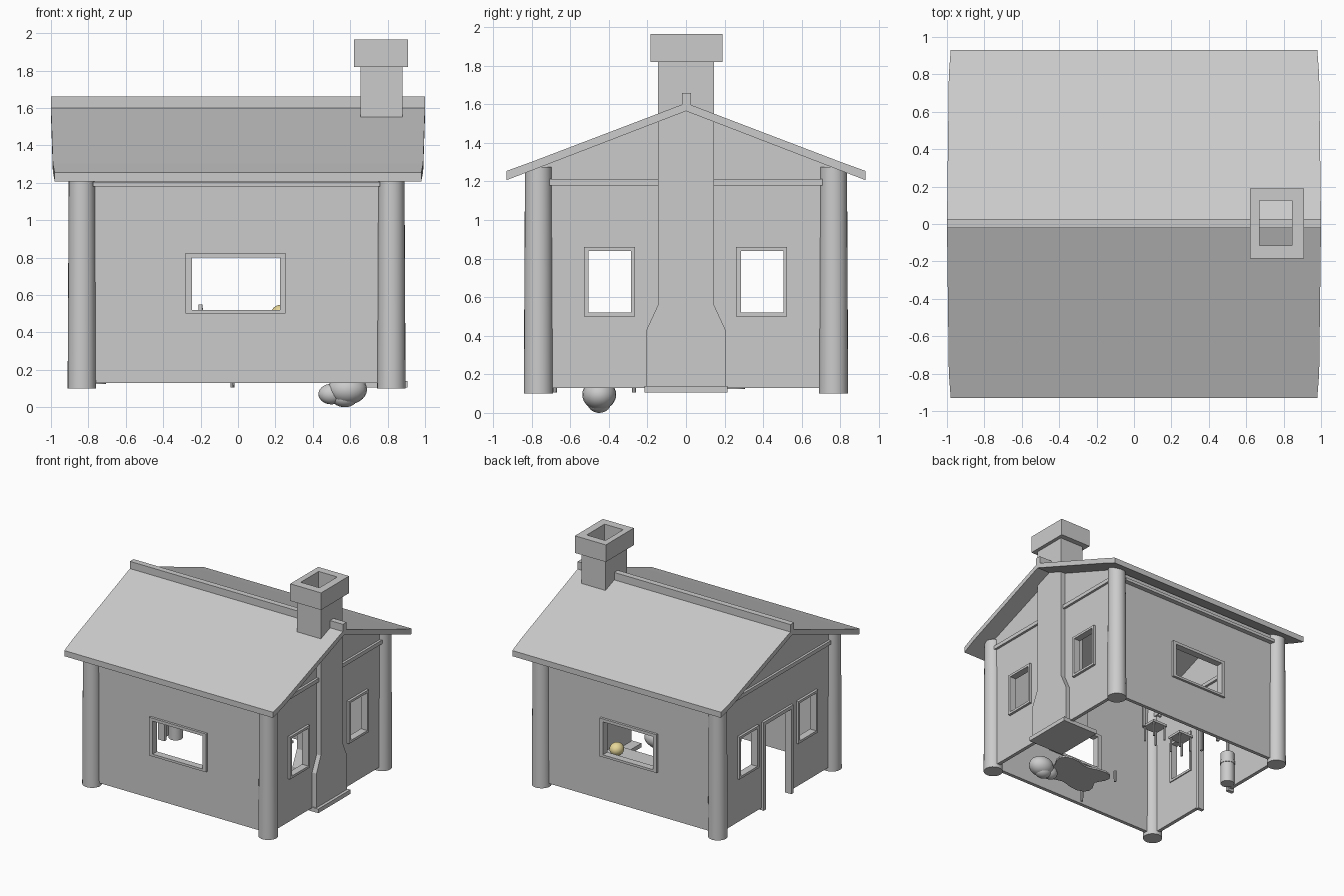
import bpy, bmesh, math
from mathutils import Vector

if "Cube" in bpy.data.objects:
    bpy.data.objects.remove(bpy.data.objects["Cube"])


def make(name, bm):
    bmesh.ops.recalc_face_normals(bm, faces=bm.faces)
    me = bpy.data.meshes.new(name)
    bm.to_mesh(me)
    bm.free()
    ob = bpy.data.objects.new(name, me)
    bpy.context.collection.objects.link(ob)
    return ob


def smooth(ob):
    bpy.ops.object.select_all(action='DESELECT')
    ob.select_set(True)
    bpy.context.view_layer.objects.active = ob
    bpy.ops.object.shade_smooth_by_angle(angle=math.radians(40))


def box(name, x0, x1, y0, y1, z0, z1):
    bm = bmesh.new()
    bmesh.ops.create_cube(bm, size=1)
    for v in bm.verts:
        v.co = Vector(((x0 + x1) / 2 + v.co.x * (x1 - x0),
                       (y0 + y1) / 2 + v.co.y * (y1 - y0),
                       (z0 + z1) / 2 + v.co.z * (z1 - z0)))
    return make(name, bm)


def cyl(name, x, y, z0, z1, r0, r1, n=24):
    bm = bmesh.new()
    bmesh.ops.create_cone(bm, cap_ends=True, segments=n, radius1=r0, radius2=r1, depth=z1 - z0)
    bmesh.ops.translate(bm, vec=(x, y, (z0 + z1) / 2), verts=bm.verts)
    ob = make(name, bm)
    smooth(ob)
    return ob


def ball(name, blobs):
    bm = bmesh.new()
    for c, s in blobs:
        g = bmesh.ops.create_uvsphere(bm, u_segments=20, v_segments=14, radius=1)
        for v in g['verts']:
            v.co = Vector(c) + Vector((v.co.x * s[0], v.co.y * s[1], v.co.z * s[2]))
    ob = make(name, bm)
    smooth(ob)
    return ob


def prism(name, pts, x0, x1):
    """Extrude a (y, z) outline along x."""
    bm = bmesh.new()
    f = bm.faces.new([bm.verts.new((x0, y, z)) for y, z in pts])
    g = bmesh.ops.extrude_face_region(bm, geom=[f])
    for v in g['geom']:
        if isinstance(v, bmesh.types.BMVert):
            v.co.x = x1
    return make(name, bm)


def panel(name, us, zs, holes, axis, pos, thick):
    """Upright sheet made of cells, leaving out the holes, thickened about pos."""
    bm = bmesh.new()
    grid = [[bm.verts.new((u, pos, z) if axis == 'y' else (pos, u, z)) for z in zs] for u in us]
    for i in range(len(us) - 1):
        for j in range(len(zs) - 1):
            if (i, j) not in holes:
                bm.faces.new([grid[i][j], grid[i + 1][j], grid[i + 1][j + 1], grid[i][j + 1]])
    ob = make(name, bm)
    m = ob.modifiers.new("thickness", 'SOLIDIFY')
    m.thickness = thick
    m.offset = 0
    return ob


# Front and back walls with wide windows, frames and top beams
for tag, s in (("front", -1), ("back", 1)):
    panel(tag + "_wall", [-.83, -.245, .225, .82], [.13, .52, .80, 1.26], {(1, 1)}, 'y', s * .76, .03)
    panel(tag + "_window_frame", [-.28, -.245, .225, .255], [.50, .52, .80, .825], {(1, 1)}, 'y', s * .765, .06)
    box(tag + "_beam", -.775, .76, s * .785 - .03, s * .785 + .03, 1.18, 1.205)

# Side walls with narrow windows, a door on the left, gables above
W = [-.765, -.505, -.285, .285, .505, .765]
panel("right_wall", W, [.13, .52, .84, 1.2], {(1, 1), (3, 1)}, 'x', .825, .03)
L = [-.765, -.505, -.285, -.17, .17, .285, .505, .765]
panel("left_wall", L, [.13, .52, .84, 1.2], {(1, 1), (5, 1), (3, 0), (3, 1)}, 'x', -.835, .03)
panel("door_frame", [-.2, -.17, .17, .2], [.11, .83, .86], {(1, 0)}, 'x', -.84, .06)
for tag, x, s in (("right", .825, 1), ("left", -.835, -1)):
    prism(tag + "_gable", [(-.765, 1.2), (.765, 1.2), (.765, 1.29), (0, 1.58), (-.765, 1.29)], x - .015, x + .015)
    for t2, y in (("front", -.395), ("back", .395)):
        panel(f"{tag}_{t2}_window_frame", [y - .135, y - .11, y + .11, y + .13],
              [.50, .52, .84, .86], {(1, 1)}, 'x', x + s * .006, .06)
    box(tag + "_beam", x - .035, x + .035, -.72, .72, 1.18, 1.212)

# Corner posts, slightly tapered
for i, (x, y) in enumerate(((-.835, -.765), (.82, -.765), (.82, .765), (-.835, .765))):
    cyl(f"corner_post_{i + 1}", x, y, .10, 1.275, .076, .07)

# Gabled roof slab, a little narrower at the eaves, and the ridge cap
rows = [(-.93, 1.255, 1.207, .98), (-.8, 1.302, 1.257, .99), (0, 1.607, 1.565, 1.0),
        (.8, 1.302, 1.257, .99), (.93, 1.255, 1.207, .98)]
bm = bmesh.new()
loops = [[bm.verts.new((sx * w, y, z)) for sx, z in ((-1, t), (1, t), (1, b), (-1, b))]
         for y, t, b, w in rows]
for a, b in zip(loops, loops[1:]):
    for k in range(4):
        bm.faces.new([a[k], a[(k + 1) % 4], b[(k + 1) % 4], b[k]])
bm.faces.new(loops[0])
bm.faces.new(loops[-1])
make("roof", bm)
box("ridge_cap", -1, 1, -.022, .027, 1.57, 1.66)

# Chimney: breast, plinth and open cap
prism("chimney_breast", [(-.205, .14), (.205, .14), (.205, .43), (.145, .56), (.145, 1.55),
                         (-.145, 1.55), (-.145, .56), (-.205, .43)], .655, .88)
box("chimney_plinth", .57, .905, -.215, .215, .105, .14)


def tube(name, outer, inner, z0, z1):
    bm = bmesh.new()

    def ring(r, z):
        return [bm.verts.new((x, y, z)) for x, y in
                ((r[0], r[2]), (r[1], r[2]), (r[1], r[3]), (r[0], r[3]))]
    rs = [ring(outer, z0), ring(outer, z1), ring(inner, z1), ring(inner, z0)]
    for a, b in zip(rs, rs[1:] + rs[:1]):
        for k in range(4):
            bm.faces.new([a[k], a[(k + 1) % 4], b[(k + 1) % 4], b[k]])
    return make(name, bm)


hole = (.67, .845, -.115, .125)
tube("chimney_stack", (.655, .88, -.145, .145), hole, 1.5, 1.82)
tube("chimney_cap", (.62, .91, -.185, .19), hole, 1.82, 1.965)

# Hide rug with wavy surface, paws and a head
bm = bmesh.new()
bmesh.ops.create_circle(bm, cap_ends=True, radius=1, segments=32)
for v in bm.verts:
    a = math.atan2(v.co.y, v.co.x)
    r = 1 + .22 * math.cos(4 * a + math.pi)
    v.co = Vector((.24 + .27 * r * math.cos(a), -.45 + .19 * r * math.sin(a), .15))
rug = make("hide_rug", bm)
m = rug.modifiers.new("thickness", 'SOLIDIFY')
m.thickness = .015
for i, (x, y) in enumerate(((-.03, -.68), (-.03, -.27))):
    cyl(f"rug_paw_{i + 1}", x, y, .105, .2, .01, .012, 8)
ball("rug_head", [((.585, -.45, .095), (.105, .088, .08)), ((.5, -.45, .07), (.07, .055, .055)),
                  ((.57, -.45, .05), (.07, .06, .05))])

# Table, two stools and things on the table
box("table_top", -.32, .34, .46, .72, .42, .445)
for i, (x, y) in enumerate(((-.29, .49), (.31, .49), (-.29, .69), (.31, .69))):
    cyl(f"table_leg_{i + 1}", x, y, .15, .42, .014, .014, 8)
for n, (x, y) in enumerate(((.12, .4), (-.15, .4))):
    box(f"stool_seat_{n + 1}", x - .07, x + .07, y - .07, y + .07, .25, .27)
    for i, (a, b) in enumerate(((-1, -1), (1, -1), (1, 1), (-1, 1))):
        cyl(f"stool_{n + 1}_leg_{i + 1}", x + a * .055, y + b * .055, .13, .25, .009, .009, 8)
cyl("table_bottle", -.2, .58, .445, .55, .018, .01, 12)
loaf = ball("table_ornament", [((.23, .6, .495), (.055, .06, .053))])
mat = bpy.data.materials.new("pale_yellow")
mat.diffuse_color = (.8, .68, .32, 1)
mat.use_nodes = True
mat.node_tree.nodes["Principled BSDF"].inputs["Base Color"].default_value = mat.diffuse_color
loaf.data.materials.append(mat)

# Barrel beside the door
cyl("barrel", -.76, .25, .125, .4, .055, .055, 20)
cyl("barrel_hoop", -.76, .25, .3, .33, .059, .059, 20)
